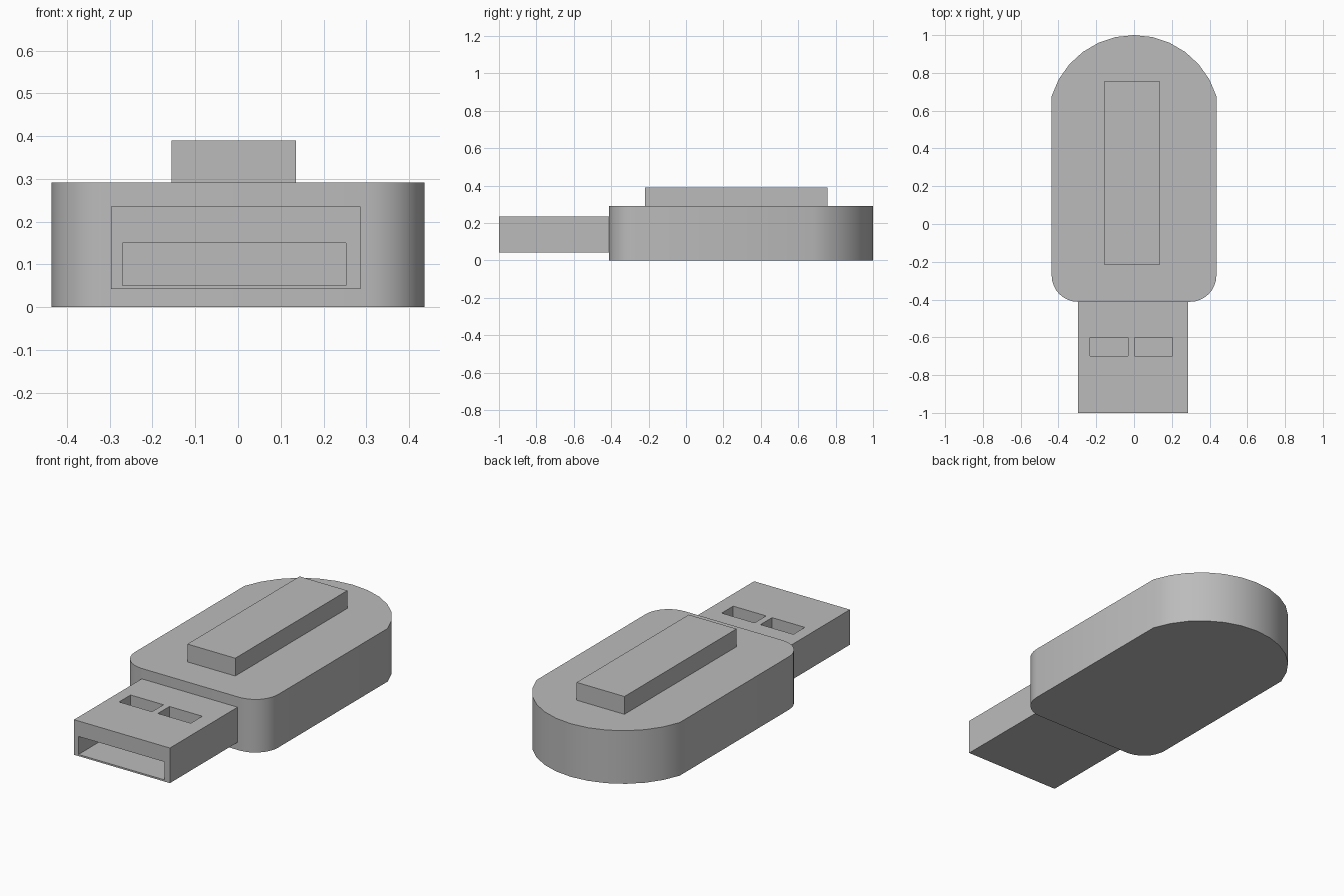
import bpy, bmesh, math
from mathutils import Vector

old = bpy.data.objects.get("Cube")
if old:
    bpy.data.objects.remove(old, do_unlink=True)

grey = bpy.data.materials.new("plain grey")
grey.use_nodes = True
colour = (0.5, 0.5, 0.5, 1)
grey.diffuse_color = colour
grey.node_tree.nodes["Principled BSDF"].inputs["Base Color"].default_value = colour


def finish(name, bm):
    bmesh.ops.recalc_face_normals(bm, faces=bm.faces)
    mesh = bpy.data.meshes.new(name)
    bm.to_mesh(mesh)
    bm.free()
    mesh.materials.append(grey)
    obj = bpy.data.objects.new(name, mesh)
    bpy.context.collection.objects.link(obj)
    return obj


def box(name, low, high):
    low, high = Vector(low), Vector(high)
    bm = bmesh.new()
    bmesh.ops.create_cube(bm, size=1)
    for v in bm.verts:
        v.co = (low + high) / 2 + v.co * (high - low)
    return finish(name, bm)


def arc(cx, cy, radius, start, end, steps):
    angles = [math.radians(start + (end - start) * i / steps) for i in range(steps + 1)]
    return [(cx + radius * math.cos(a), cy + radius * math.sin(a)) for a in angles]


# Body: rounded front corners and a broad domed back
half, front, corner, dome, height = 0.436, -0.412, 0.14, 0.456, 0.292
sweep = math.degrees(math.asin(half / dome))
outline = arc(0, 1 - dome, dome, 90 - sweep, 90 + sweep, 12)
outline += arc(corner - half, front + corner, corner, 180, 270, 8)
outline += arc(half - corner, front + corner, corner, 270, 360, 8)
bm = bmesh.new()
base = bm.faces.new([bm.verts.new((x, y, 0)) for x, y in outline])
extruded = bmesh.ops.extrude_face_region(bm, geom=[base], use_keep_orig=True)
bmesh.ops.translate(bm, vec=(0, 0, height),
                    verts=[g for g in extruded["geom"] if isinstance(g, bmesh.types.BMVert)])
body = finish("body", bm)
bpy.context.view_layer.objects.active = body
body.select_set(True)
bpy.ops.object.shade_smooth_by_angle(angle=math.radians(30))
body.select_set(False)

# Raised grip on the top
box("slider", (-0.155, -0.218, height - 0.01), (0.136, 0.756, 0.39))

# Connector with an open mouth and two square windows
plug = box("connector", (-0.297, -1, 0.042), (0.286, front + 0.01, 0.235))
cutters = [box("mouth_cutter", (-0.27, -1.1, 0.051), (0.253, -0.45, 0.15))]
for side, left in (("right", -0.233), ("left", 0.003)):
    cutters.append(box(side + "_window_cutter", (left, -0.7, 0.1), (left + 0.2, -0.6, 0.3)))
for cutter in cutters:
    cut = plug.modifiers.new(cutter.name, "BOOLEAN")
    cut.operation = "DIFFERENCE"
    cut.solver = "EXACT"
    cut.object = cutter
    cutter.hide_render = True
    cutter.hide_set(True)
